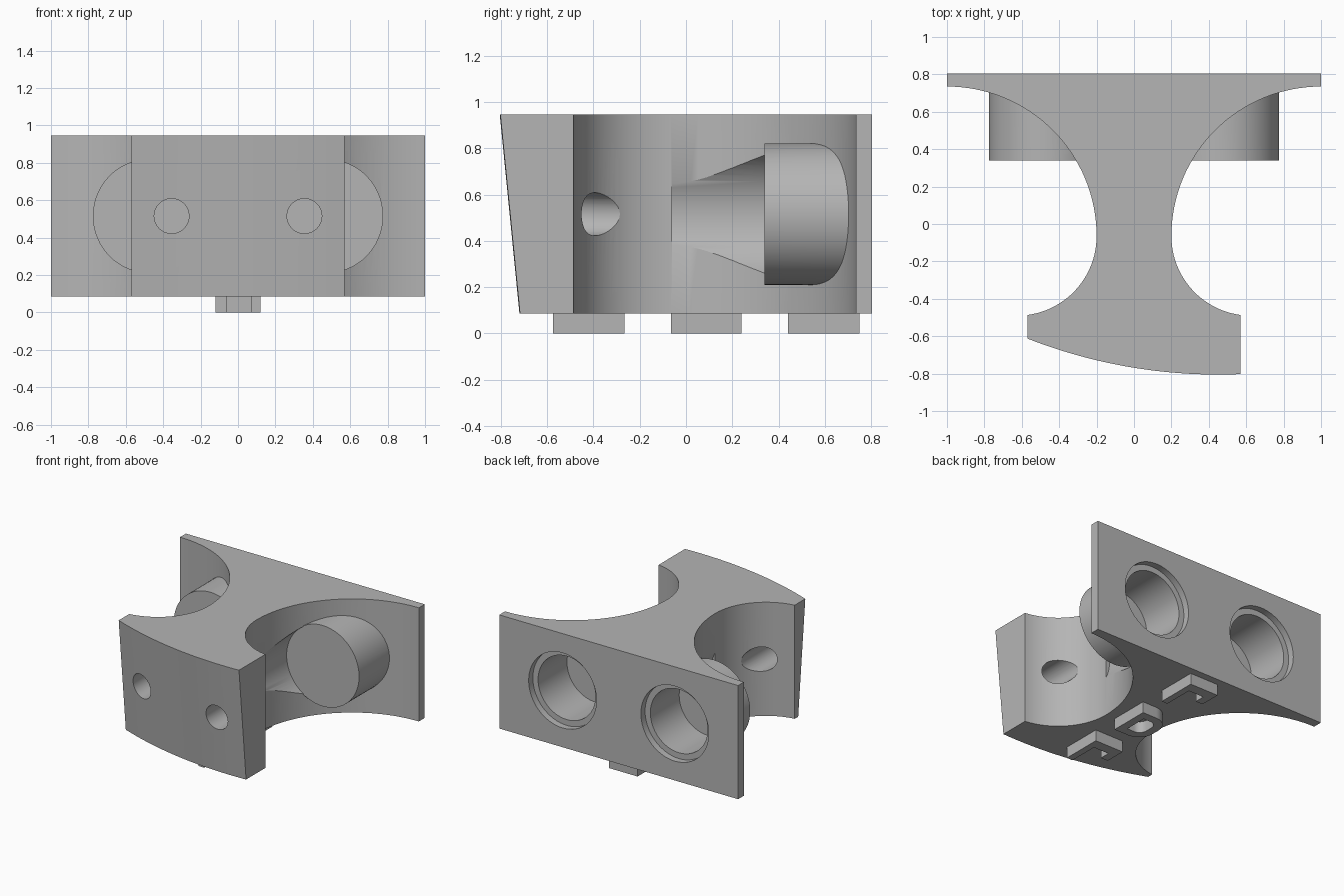
import bpy, bmesh
from math import sin, cos, pi, sqrt
from mathutils import Matrix

if "Cube" in bpy.data.objects:
    bpy.data.objects.remove(bpy.data.objects["Cube"])

grey = bpy.data.materials.new("plain grey")
grey.use_nodes = True
COLOUR = (0.46, 0.46, 0.46, 1)
grey.diffuse_color = COLOUR
grey.node_tree.nodes["Principled BSDF"].inputs["Base Color"].default_value = COLOUR

BASE, TOP, AXIS = 0.085, 0.945, 0.515
BACK, WAIST_Y, LEAN = 0.805, -0.065, 0.085


def finish(bm, name):
    bmesh.ops.recalc_face_normals(bm, faces=bm.faces[:])
    mesh = bpy.data.meshes.new(name)
    bm.to_mesh(mesh)
    bm.free()
    ob = bpy.data.objects.new(name, mesh)
    ob.data.materials.append(grey)
    bpy.context.collection.objects.link(ob)
    return ob


def prism(name, outline, z0, z1, lean=0):
    """Extrude an outline; points at the front lean back toward the base."""
    bm = bmesh.new()
    front = -0.55
    low = [bm.verts.new((x, y + (lean if y < front else 0), z0)) for x, y in outline]
    high = [bm.verts.new((x, y, z1)) for x, y in outline]
    bm.faces.new(low)
    bm.faces.new(high)
    for i in range(len(outline)):
        j = (i + 1) % len(outline)
        bm.faces.new((low[i], low[j], high[j], high[i]))
    return finish(bm, name)


def rod(name, x, radius, y0, y1):
    """Cylinder lying along y."""
    bm = bmesh.new()
    place = Matrix.Translation((x, (y0 + y1) / 2, AXIS)) @ Matrix.Rotation(pi / 2, 4, 'X')
    bmesh.ops.create_cone(bm, cap_ends=True, segments=64, radius1=radius,
                          radius2=radius, depth=y1 - y0, matrix=place)
    return finish(bm, name)


def combine(target, tool, operation):
    tool.hide_render = True
    mod = target.modifiers.new(tool.name, 'BOOLEAN')
    mod.operation, mod.object, mod.solver = operation, tool, 'EXACT'
    bpy.context.view_layer.objects.active = target
    bpy.ops.object.modifier_apply(modifier=mod.name)
    bpy.data.objects.remove(tool)


def arc(cx, cy, r, a0, a1, n):
    return [(cx + r * cos(a0 + (a1 - a0) * i / n), cy + r * sin(a0 + (a1 - a0) * i / n))
            for i in range(n + 1)]


# Body plan: wide back plate, narrow waist, wider curved front
BIG, SMALL, HALF = 0.8, 0.425, 0.57
small_x = 0.2 + SMALL
end = 3 * pi / 2 - 0.13
side = arc(1, WAIST_Y, BIG, pi / 2, pi, 32) + arc(small_x, WAIST_Y, SMALL, pi, end, 24)[1:]
side[-1] = (HALF, side[-1][1])
front_edge = []
for i in range(25):
    x = HALF - 2 * HALF * i / 24
    sweep = 2.8
    front_edge.append((x, -BACK + sweep - sqrt(sweep ** 2 - (x - 0.45) ** 2)))
plan = [(1, BACK)] + side + front_edge + [(-x, y) for x, y in reversed(side)] + [(-1, BACK)]
body = prism("body", plan, BASE, TOP, LEAN)

# Waist recesses, front holes, rear sockets and their stepped bores
for s in (1, -1):
    combine(body, rod("recess", s * 0.47, 0.301, -0.06, 0.36), 'DIFFERENCE')
    combine(body, rod("front_hole", s * 0.355, 0.093, -1, -0.1), 'DIFFERENCE')
    combine(body, rod("socket", s * 0.47, 0.306, 0.34, 0.79), 'UNION')
    combine(body, rod("bore", s * 0.47, 0.24, 0.41, 1), 'DIFFERENCE')
    combine(body, rod("bore_step", s * 0.47, 0.284, 0.755, 1), 'DIFFERENCE')

# Small lugs under the base
LUG_TOP = BASE + 0.004


def lug_hook(name, y):
    outline = [(0.12, y), (0.12, y + 0.31), (-0.12, y + 0.31), (-0.12, y + 0.15),
               (-0.06, y + 0.15), (-0.06, y + 0.23), (0.07, y + 0.23), (0.07, y)]
    return prism(name, outline, 0, LUG_TOP)


def lug_round(y0, y1, half, r):
    """Flat on the left, rounded on the right."""
    return ([(half, y0), (half, y1)] + arc(r - half, y1 - r, r, pi / 2, pi, 8)
            + arc(r - half, y0 + r, r, pi, 3 * pi / 2, 8))


lugs = [lug_hook("front_lug", -0.575), lug_hook("rear_lug", 0.44)]
ring = prism("middle_lug", lug_round(-0.065, 0.24, 0.12, 0.12), 0, LUG_TOP)
combine(ring, prism("lug_slot", lug_round(0, 0.175, 0.06, 0.06), -0.1, 0.2), 'DIFFERENCE')

for ob in [body, ring] + lugs:
    bpy.ops.object.select_all(action='DESELECT')
    ob.select_set(True)
    bpy.context.view_layer.objects.active = ob
    bpy.ops.object.shade_smooth_by_angle(angle=pi / 6)
